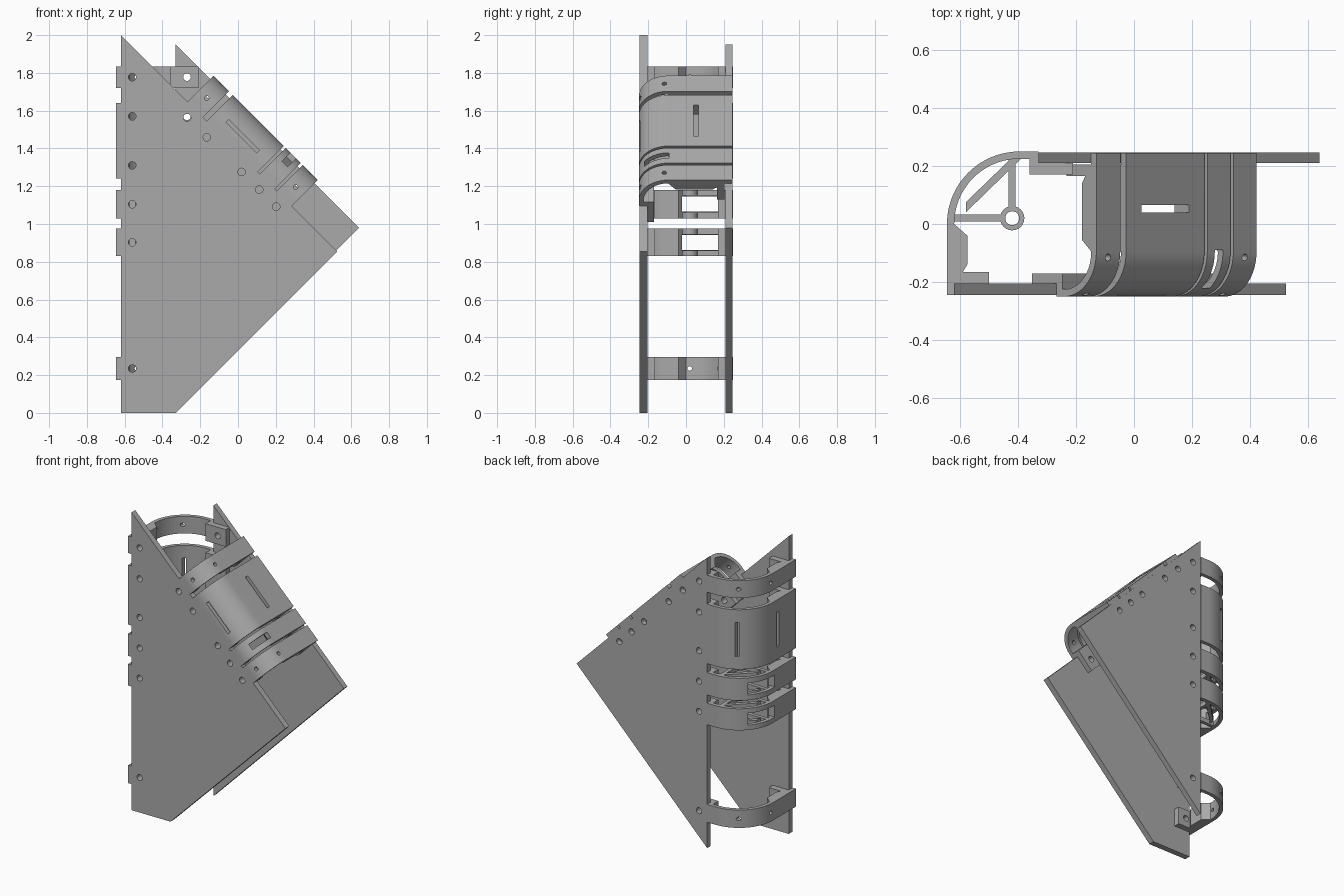
import bpy, bmesh, math
from mathutils import Matrix

cube = bpy.data.objects.get("Cube")
if cube:
    bpy.data.objects.remove(cube)

grey = bpy.data.materials.new("plain_grey")
grey.use_nodes = True
colour = (0.4, 0.4, 0.4, 1)
grey.diffuse_color = colour
grey.node_tree.nodes["Principled BSDF"].inputs["Base Color"].default_value = colour

# Local frames: u runs inward from a plate edge, y across, h along the edge
R2 = math.sqrt(0.5)
UPRIGHT = Matrix(((1, 0, 0, -0.62), (0, 1, 0, 0), (0, 0, 1, 0), (0, 0, 0, 1)))
SLOPED = Matrix(((-R2, 0, R2, 0.81), (0, -1, 0, 0), (-R2, 0, -R2, 0.81), (0, 0, 0, 1)))
PLATE = Matrix(((1, 0, 0, 0), (0, 0, 1, 0), (0, 1, 0, 0), (0, 0, 0, 1)))


def prism(bm, points, low, high, frame):
    """Extrude a flat outline between two heights of a frame."""
    rings = [[bm.verts.new(frame @ Matrix.Translation((u, v, h)).translation) for u, v in points]
             for h in (low, high)]
    bm.faces.new(rings[0])
    bm.faces.new(rings[1])
    n = len(points)
    for i in range(n):
        j = (i + 1) % n
        bm.faces.new((rings[0][i], rings[0][j], rings[1][j], rings[1][i]))


def box(bm, u, y, h, frame):
    prism(bm, [(u[0], y[0]), (u[1], y[0]), (u[1], y[1]), (u[0], y[1])], h[0], h[1], frame)


def arc(cu, cy, radius, start, end, steps=20):
    angles = [math.radians(start + (end - start) * i / steps) for i in range(steps + 1)]
    return [(cu + radius * math.cos(a), cy + radius * math.sin(a)) for a in angles]


def circle(cu, cy, radius):
    return arc(cu, cy, radius, 0, 345, 23)


def hole_y(bm, u, h, radius, y, frame):
    """Round cutter running across the plates."""
    turn = Matrix(((1, 0, 0, 0), (0, 0, 1, 0), (0, 1, 0, 0), (0, 0, 0, 1)))
    prism(bm, circle(u, h, radius), y[0], y[1], frame @ turn)


def hole_u(bm, y, h, radius, u, frame):
    """Round cutter running inward from the edge."""
    turn = Matrix(((0, 0, 1, 0), (1, 0, 0, 0), (0, 1, 0, 0), (0, 0, 0, 1)))
    prism(bm, circle(y, h, radius), u[0], u[1], frame @ turn)


def make(name, bm):
    bmesh.ops.recalc_face_normals(bm, faces=bm.faces[:])
    mesh = bpy.data.meshes.new(name)
    bm.to_mesh(mesh)
    bm.free()
    obj = bpy.data.objects.new(name, mesh)
    bpy.context.collection.objects.link(obj)
    mesh.materials.append(grey)
    return obj


def finish(obj, cutter_bm):
    """Cut the openings, then shade with sharp edges kept."""
    cutter = make("cutter", cutter_bm)
    cutter.hide_render = True
    mod = obj.modifiers.new("openings", 'BOOLEAN')
    mod.operation = 'DIFFERENCE'
    mod.solver = 'EXACT'
    mod.object = cutter
    graph = bpy.context.evaluated_depsgraph_get()
    mesh = bpy.data.meshes.new_from_object(obj.evaluated_get(graph))
    obj.modifiers.clear()
    obj.data = mesh
    bpy.data.objects.remove(cutter)
    mesh.shade_smooth()
    mesh.set_sharp_from_angle(angle=math.radians(25))


def band_profile(edge, radius):
    """Curved wall with a mounting tab at each end and a thick inner pad."""
    cu, cy = radius - 0.025, 0.25 - radius
    outer = [(-0.025, -0.245)] + arc(cu, cy, radius, 180, 90) + [(edge, 0.25)]
    tab = [(edge, 0.21), (edge + 0.12, 0.21), (edge + 0.12, 0.17),
           (edge - 0.03, 0.17), (edge - 0.03, 0.225)]
    inner = arc(cu, cy, radius - 0.025, 90, 180)
    pad = [(0.045, cy - 0.04), (0.045, -0.14), (0.03, -0.165)]
    end_tab = [(0.12, -0.165), (0.12, -0.205), (0, -0.205), (0, -0.245)]
    return outer + tab + inner + pad + end_tab


plate_cutters = {"front": bmesh.new(), "back": bmesh.new()}


def band(name, kind, low, high, frame, edge, radius):
    bm = bmesh.new()
    prism(bm, band_profile(edge, radius), low, high, frame)
    obj = make(name, bm)
    cut = bmesh.new()
    mid, half = (low + high) / 2, (high - low) / 2
    near, far = ("front", "back") if frame is UPRIGHT else ("back", "front")
    # Mounting holes through tabs and plates
    for h in ((mid - 0.13, mid + 0.13) if kind == "tall" else (mid,)):
        for u, y, plate in ((0.06, (-0.3, -0.15), near), (edge + 0.06, (0.15, 0.3), far)):
            hole_y(cut, u, h, 0.02, y, frame)
            hole_y(plate_cutters[plate], u, h, 0.02, y, frame)
    # Long slots, windows or small screw holes
    if kind == "tall":
        span = (mid - 0.115, mid + 0.115)
        box(cut, (-0.1, 0.1), (-0.065, -0.04), span, frame)
        box(cut, (0.082, 0.102), (0.12, 0.3), span, frame)
    elif kind == "window":
        if frame is UPRIGHT:
            box(cut, (-0.1, 0.2), (-0.02, 0.17), (mid - 0.04, mid + 0.04), frame)
        else:
            box(cut, (-0.1, 0.1), (0.09, 0.22), (mid - 0.02, mid + 0.02), frame)
    else:
        hole_u(cut, 0.27 - radius + 0.0, mid, 0.012, (-0.1, 0.08), frame)
        hole_y(cut, 0.085, mid, 0.012, (0.13, 0.3), frame)
    finish(obj, cut)


# Bands wrapping the upright edge
for name, kind, low, high in (("upper_band", "plain", 1.72, 1.835),
                              ("tall_cover", "tall", 1.24, 1.64),
                              ("window_band_1", "window", 1.03, 1.18),
                              ("window_band_2", "window", 0.83, 0.975),
                              ("lower_band", "plain", 0.175, 0.295)):
    band("upright_" + name, kind, low, high, UPRIGHT, 0.29, 0.25)

# Bands wrapping the sloped edge
for name, kind, low, high in (("upper_band", "plain", -1.915, -1.75),
                              ("tall_cover", "tall", -1.71, -1.17),
                              ("window_band", "window", -1.15, -0.99),
                              ("lower_band", "plain", -0.97, -0.81)):
    band("sloped_" + name, kind, low * R2, high * R2, SLOPED, 0.17, 0.155)

# Ring holders with ribs inside the window bands
for i, base in enumerate((1.03, 1.15, 0.83, 0.945)):
    span = (base, base + 0.03)
    bm = bmesh.new()
    prism(bm, circle(0.2, 0.02, 0.042), span[0], span[1], UPRIGHT)
    ring = make(f"ring_holder_{i + 1}", bm)
    cut = bmesh.new()
    prism(cut, circle(0.2, 0.02, 0.024), span[0] - 0.02, span[1] + 0.02, UPRIGHT)
    finish(ring, cut)
    bm = bmesh.new()
    box(bm, (-0.005, 0.163), (0.008, 0.032), span, UPRIGHT)
    box(bm, (0.188, 0.212), (0.057, 0.23), span, UPRIGHT)
    prism(bm, [(0.04, 0.04), (0.04, 0.075), (0.195, 0.225), (0.23, 0.225)],
          span[0], span[1], UPRIGHT)
    make(f"holder_ribs_{i + 1}", bm)

# Two flat side plates
for side, outline, low, high in (
        ("front", [(-0.62, 0), (-0.33, 0), (0.525, 0.855), (-0.62, 2.0)], -0.245, -0.205),
        ("back", [(-0.33, 0), (0.64, 0.98), (-0.33, 1.95)], 0.21, 0.247)):
    bm = bmesh.new()
    prism(bm, outline, low, high, PLATE)
    finish(make(side + "_plate", bm), plate_cutters[side])
